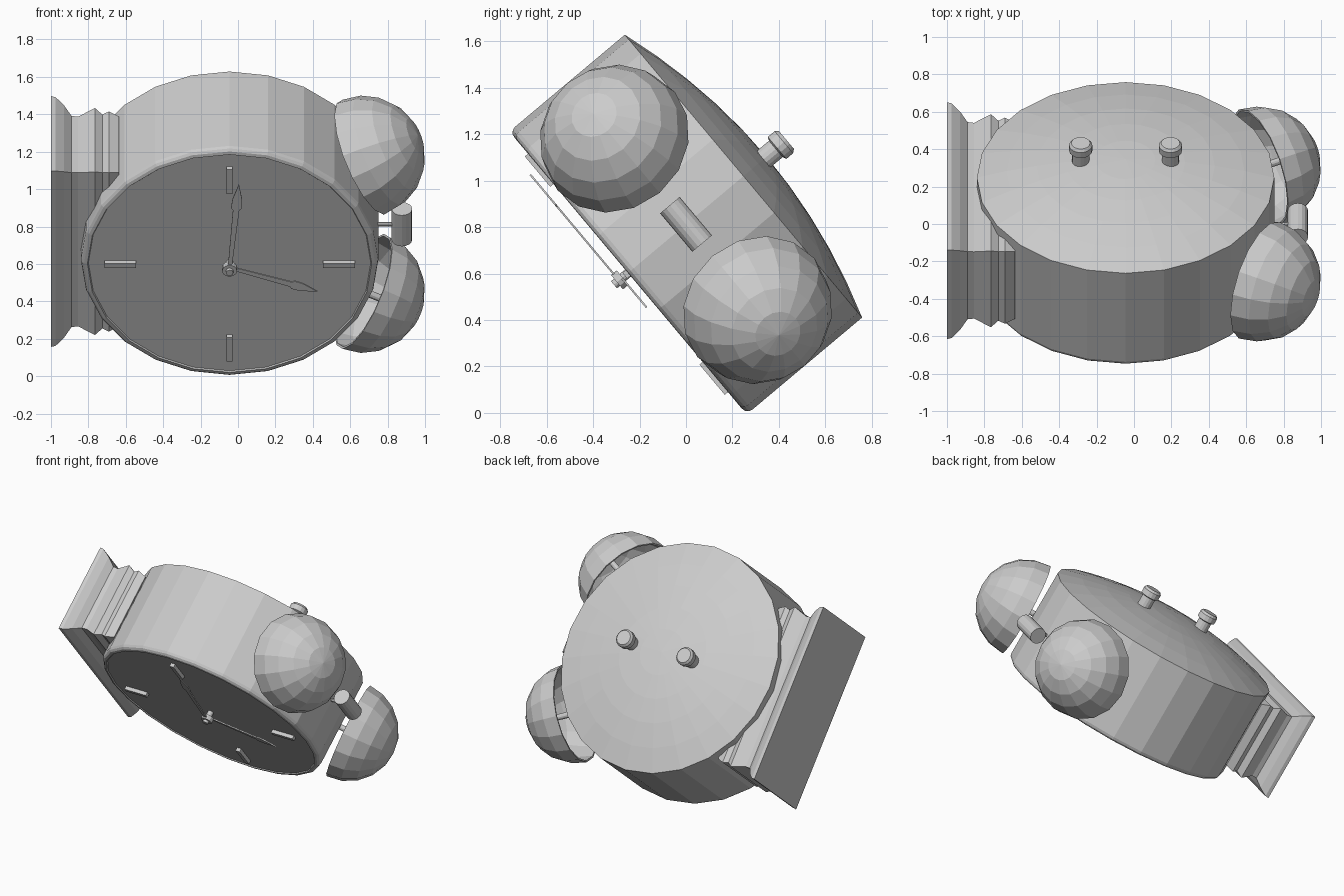
import bpy, bmesh
from math import radians, cos, sin, pi, atan2
from mathutils import Matrix, Vector

if "Cube" in bpy.data.objects:
    bpy.data.objects.remove(bpy.data.objects["Cube"])

# The clock lies on its side (its top points to +x) and leans back 40 degrees
TILT = Matrix.Translation((0, 0, 0.812)) @ Matrix.Rotation(radians(40), 4, 'X')
CX = -0.045  # clock axis


def finish(name, bm):
    bmesh.ops.remove_doubles(bm, verts=bm.verts, dist=1e-5)
    bmesh.ops.recalc_face_normals(bm, faces=bm.faces)
    me = bpy.data.meshes.new(name)
    bm.to_mesh(me)
    bm.free()
    ob = bpy.data.objects.new(name, me)
    bpy.context.collection.objects.link(ob)
    ob.matrix_world = TILT
    return ob


def revolve(name, profile, steps, origin, axis):
    """Spin (radius, height) points around an axis starting at origin."""
    bm = bmesh.new()
    vs = [bm.verts.new((r, 0, h)) for r, h in profile]
    es = [bm.edges.new(p) for p in zip(vs, vs[1:])]
    bmesh.ops.spin(bm, geom=vs + es, cent=(0, 0, 0), axis=(0, 0, 1),
                   angle=2 * pi, steps=steps, use_duplicate=False)
    rot = Vector((0, 0, 1)).rotation_difference(Vector(axis)).to_matrix().to_4x4()
    bm.transform(Matrix.Translation(origin) @ rot)
    return finish(name, bm)


def rod(name, r, start, end, steps=12):
    a, b = Vector(start), Vector(end)
    h = (b - a).length
    return revolve(name, [(0, 0), (r, 0), (r, h), (0, h)], steps, a, b - a)


def plate(name, outline, y, thick, angle=0):
    """Flat x-z outline, turned about the clock axis and given thickness."""
    bm = bmesh.new()
    f = bm.faces.new([bm.verts.new((x, y, z)) for x, z in outline])
    ext = bmesh.ops.extrude_face_region(bm, geom=[f])
    for v in ext['geom']:
        if isinstance(v, bmesh.types.BMVert):
            v.co.y += thick
    bm.transform(Matrix.Translation((CX, 0, 0)) @ Matrix.Rotation(angle, 4, 'Y'))
    return finish(name, bm)


# Drum body with face, rounded lip and domed back
dome = [(0.795 * t, 0.323 + 0.13 * (1 - t * t)) for t in (1, 0.8, 0.6, 0.4, 0.2, 0)]
revolve("body", [(0, -0.319), (0.755, -0.319), (0.76, -0.326), (0.778, -0.322),
                 (0.79, -0.311), (0.795, -0.295)] + dome, 24, (CX, 0, 0), (0, 1, 0))

# Moulded rectangular base: (x, inset)
bm = bmesh.new()
rings = []
for x, d in [(-1, 0), (-0.975, 0.004), (-0.93, 0.035), (-0.89, 0.075), (-0.855, 0.078),
             (-0.765, 0.045), (-0.725, 0.07), (-0.69, 0.058), (-0.635, 0.078)]:
    hd, hu = 0.311 - d, 0.614 - d
    rings.append([bm.verts.new((x, 0.023 + sy * hd, sz * hu))
                  for sy, sz in ((-1, -1), (1, -1), (1, 1), (-1, 1))])
for a, b in zip(rings, rings[1:]):
    for i in range(4):
        j = (i + 1) % 4
        bm.faces.new((a[i], a[j], b[j], b[i]))
bm.faces.new(rings[0])
bm.faces.new(rings[-1])
finish("base", bm)

# Hollow bells on short stems
for side, label in ((1, "upper"), (-1, "lower")):
    c = Vector((0.67, 0, side * 0.468))
    ax = Vector((cos(radians(28)), 0, side * sin(radians(28))))
    R = 0.33
    arc = [i * pi / 10 for i in range(6)]
    outer = [(R * cos(a), R * sin(a)) for a in arc]
    inner = [((R - 0.012) * cos(a), (R - 0.012) * sin(a)) for a in reversed(arc)]
    revolve(label + "_bell", outer + inner + [outer[0]], 16, c, ax)
    rod(label + "_bell_stem", 0.02, c - ax * 0.12, c + ax * 0.32)

# Hammer between the bells
rod("hammer_head", 0.055, (0.876, 0, -0.108), (0.876, 0, 0.108), 16)
rod("hammer_rod", 0.012, (0.72, 0, 0), (0.86, 0, 0), 8)

# Winding knobs on the back
for sx in (-1, 1):
    revolve("winding_knob", [(0, 0), (0.046, 0), (0.046, 0.105), (0.062, 0.112),
                             (0.062, 0.15), (0.05, 0.165), (0, 0.165)], 16,
            (CX + sx * 0.24, 0.4, 0), (0, 1, 0))

# Quarter markers
for i in range(4):
    plate("marker", [(0.5, -0.016), (0.67, -0.016), (0.67, 0.016), (0.5, 0.016)],
          -0.344, 0.03, i * pi / 2)


# Hands: tapered bar ending in a spear tip
def hand(name, x, z, y):
    n = (x * x + z * z) ** 0.5
    half = [(0, 0.01), (0.7 * n, 0.017), (0.72 * n, 0.028), (0.82 * n, 0.026)]
    plate(name, half + [(n, 0)] + [(a, -b) for a, b in reversed(half)],
          y, 0.008, -atan2(z, x))


hand("minute_hand", 0.05, 0.595, -0.38)
hand("hour_hand", 0.47, -0.165, -0.364)

# Centre pin
rod("centre_pin", 0.02, (CX, -0.405, 0), (CX, -0.31, 0))
rod("pin_collar", 0.04, (CX, -0.388, 0), (CX, -0.356, 0))
